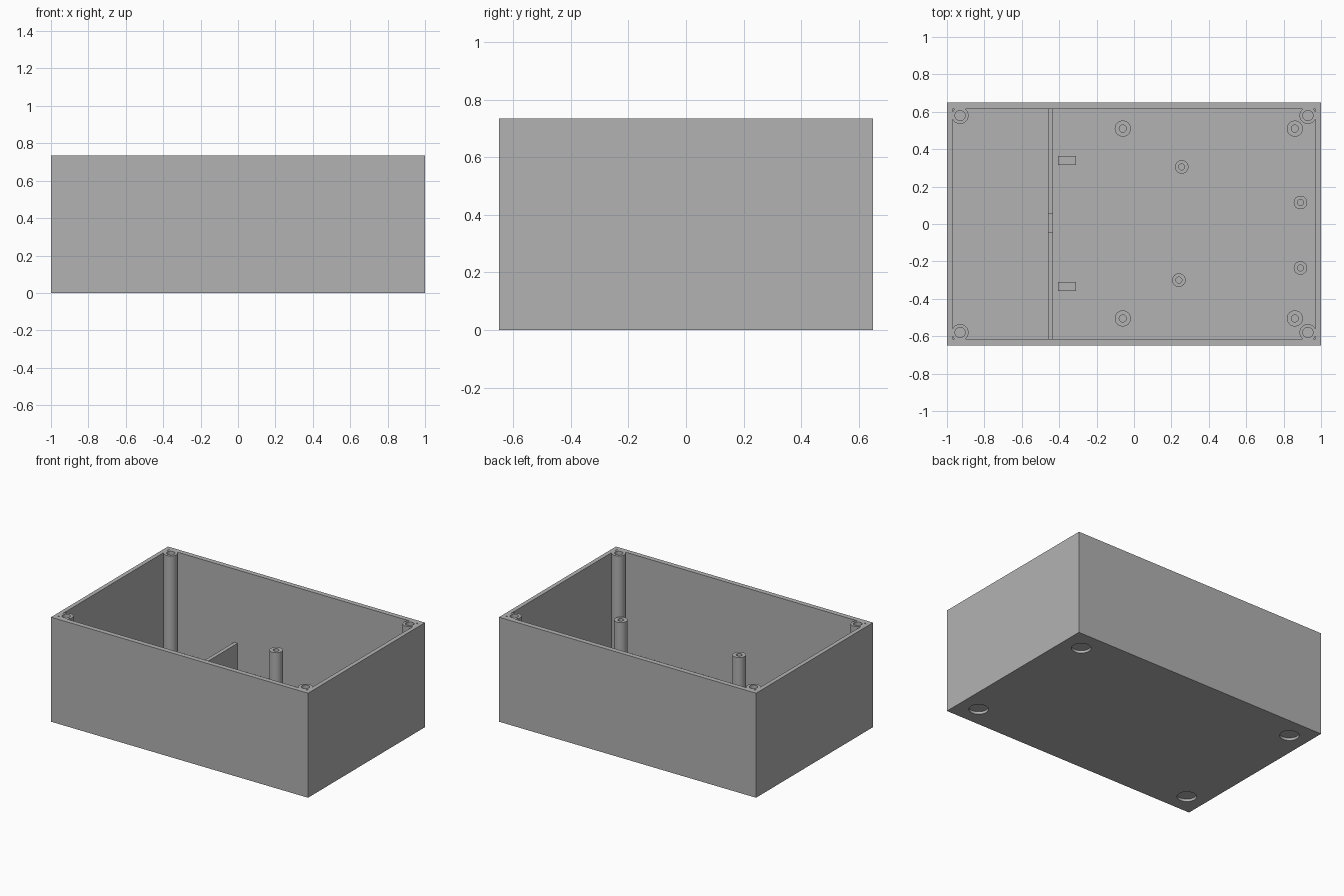
import bpy
import bmesh
import math

cube = bpy.data.objects.get("Cube")
if cube:
    bpy.data.objects.remove(cube, do_unlink=True)

HEIGHT, FLOOR = 0.735, 0.035

grey = bpy.data.materials.new("plain grey plastic")
grey.use_nodes = True
colour = (0.448, 0.448, 0.448, 1)
grey.diffuse_color = colour
grey.node_tree.nodes["Principled BSDF"].inputs["Base Color"].default_value = colour


def finish(name, bm):
    bmesh.ops.recalc_face_normals(bm, faces=bm.faces)
    mesh = bpy.data.meshes.new(name)
    bm.to_mesh(mesh)
    bm.free()
    mesh.materials.append(grey)
    obj = bpy.data.objects.new(name, mesh)
    bpy.context.collection.objects.link(obj)
    return obj


def box(name, x0, x1, y0, y1, z0, z1):
    bm = bmesh.new()
    bmesh.ops.create_cube(bm, size=1)
    for v in bm.verts:
        v.co = ((x0 + x1) / 2 + v.co.x * (x1 - x0),
                (y0 + y1) / 2 + v.co.y * (y1 - y0),
                (z0 + z1) / 2 + v.co.z * (z1 - z0))
    return finish(name, bm)


def post(name, x, y, radius, bore, top, bore_bottom, sides=40):
    """Round post with a blind screw hole, made by spinning its profile."""
    bm = bmesh.new()
    profile = [(radius, FLOOR - 0.005), (radius, top), (bore, top),
               (bore, bore_bottom), (0, bore_bottom)]
    verts = [bm.verts.new((r, 0, z)) for r, z in profile]
    edges = [bm.edges.new(pair) for pair in zip(verts, verts[1:])]
    bmesh.ops.spin(bm, geom=verts + edges, cent=(0, 0, 0), axis=(0, 0, 1),
                   angle=math.tau, steps=sides)
    bmesh.ops.remove_doubles(bm, verts=bm.verts, dist=0.0001)
    rim = [e for e in bm.edges if e.is_boundary]
    bmesh.ops.holes_fill(bm, edges=rim, sides=0)
    bmesh.ops.translate(bm, verts=bm.verts, vec=(x, y, 0))
    obj = finish(name, bm)
    smooth(obj)


def smooth(obj):
    bpy.ops.object.select_all(action='DESELECT')
    obj.select_set(True)
    bpy.context.view_layer.objects.active = obj
    bpy.ops.object.shade_smooth_by_angle(angle=math.radians(30))


def cut(target, cutter):
    mod = target.modifiers.new("cut", 'BOOLEAN')
    mod.operation = 'DIFFERENCE'
    mod.solver = 'EXACT'
    mod.object = cutter
    bpy.ops.object.select_all(action='DESELECT')
    target.select_set(True)
    bpy.context.view_layer.objects.active = target
    bpy.ops.object.modifier_apply(modifier=mod.name)
    bpy.data.objects.remove(cutter, do_unlink=True)


corners = [(sx, sy) for sx in (-1, 1) for sy in (-1, 1)]

# Open-topped case with round foot recesses underneath
case = box("case", -1, 1, -0.65, 0.65, 0, HEIGHT)
cut(case, box("cavity_cutter", -0.97, 0.97, -0.615, 0.615, FLOOR, 1))
for sx, sy in corners:
    bm = bmesh.new()
    bmesh.ops.create_cone(bm, cap_ends=True, segments=40, radius1=0.062,
                          radius2=0.062, depth=0.036)
    bmesh.ops.translate(bm, verts=bm.verts, vec=(sx * 0.86, sy * 0.505, 0))
    cut(case, finish("foot_cutter", bm))

# Full-height lid screw posts in the corners
for sx, sy in corners:
    post("corner_post", sx * 0.93, sy * 0.58, 0.045, 0.027, HEIGHT, 0.4)

# Tall board standoffs
for x in (-0.06, 0.86):
    for y in (-0.505, 0.51):
        post("tall_standoff", x, y, 0.043, 0.019, 0.313, 0.1)

# Short board standoffs
for x, y in [(0.255, 0.305), (0.24, -0.3), (0.89, 0.115), (0.89, -0.235)]:
    post("short_standoff", x, y, 0.036, 0.016, 0.11, FLOOR + 0.005)

# Divider wall with a central cable notch
divider = box("divider", -0.46, -0.433, -0.62, 0.62, FLOOR - 0.005, 0.22)
cut(divider, box("notch_cutter", -0.5, -0.4, -0.045, 0.055, 0.12, 0.3))

# Small retaining blocks beside the divider
for y in (-0.335, 0.34):
    box("retaining_block", -0.405, -0.31, y - 0.024, y + 0.024, FLOOR - 0.005, 0.11)
